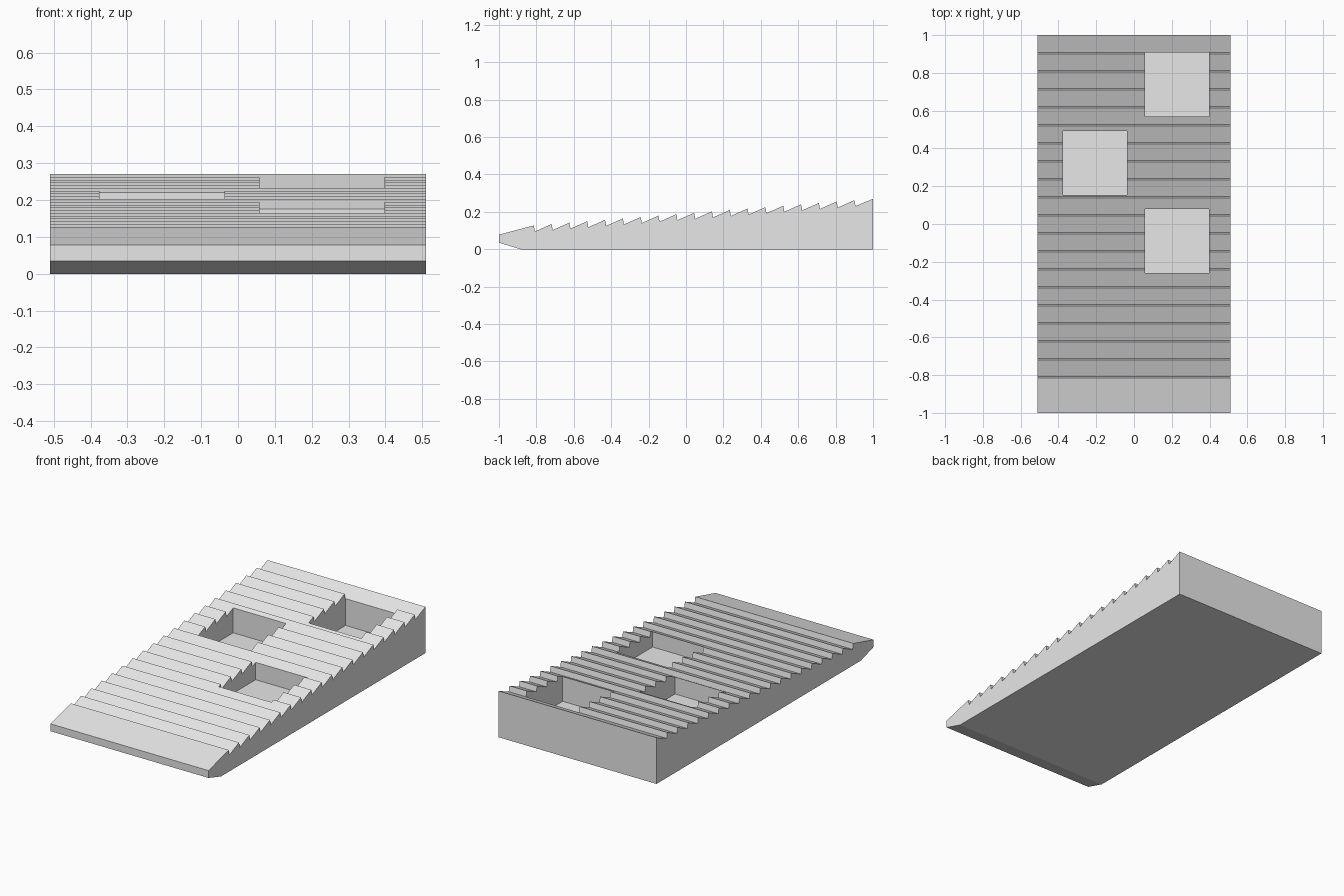
import bpy, bmesh

cube = bpy.data.objects.get("Cube")
if cube:
    bpy.data.objects.remove(cube, do_unlink=True)

HALF_WIDTH = 0.51
TEETH = 19
PITCH = 1.81 / TEETH
FIRST_PEAK, LAST_PEAK = 0.127, 0.27

grey = bpy.data.materials.new("light_grey")
grey.use_nodes = True
grey.diffuse_color = (0.8, 0.8, 0.8, 1)
grey.node_tree.nodes["Principled BSDF"].inputs["Base Color"].default_value = (0.8, 0.8, 0.8, 1)


def make_object(name, bm):
    bmesh.ops.recalc_face_normals(bm, faces=bm.faces)
    mesh = bpy.data.meshes.new(name)
    bm.to_mesh(mesh)
    bm.free()
    mesh.materials.append(grey)
    obj = bpy.data.objects.new(name, mesh)
    bpy.context.collection.objects.link(obj)
    return obj


def prism(name, profile, x0, x1):
    """Extrude a (y, z) outline from x0 to x1."""
    bm = bmesh.new()
    face = bm.faces.new([bm.verts.new((x0, y, z)) for y, z in profile])
    side = bmesh.ops.extrude_face_region(bm, geom=[face])["geom"]
    verts = [v for v in side if isinstance(v, bmesh.types.BMVert)]
    bmesh.ops.translate(bm, verts=verts, vec=(x1 - x0, 0, 0))
    return make_object(name, bm)


# Side outline: chamfered nose, lead-in slope, then a sawtooth climb to the back
outline = [(1, 0), (-0.885, 0), (-1, 0.035), (-1, 0.078)]
for i in range(TEETH):
    y = -0.81 + i * PITCH
    peak = FIRST_PEAK + (LAST_PEAK - FIRST_PEAK) * i / TEETH
    outline += [(y - 0.004, peak), (y + 0.002, peak - 0.032)]
outline.append((1, LAST_PEAK))
ramp = prism("ramp_body", outline, -HALF_WIDTH, HALF_WIDTH)

# Three square, flat-bottomed pockets sunk into the slope
FLOOR, SIZE = 0.075, 0.34
for x, y in [(0.058, -0.26), (-0.376, 0.153), (0.058, 0.569)]:
    square = [(y, FLOOR), (y + SIZE, FLOOR), (y + SIZE, 0.5), (y, 0.5)]
    cutter = prism("pocket_cutter", square, x, x + SIZE)
    cutter.hide_render = True
    cut = ramp.modifiers.new("pocket", "BOOLEAN")
    cut.operation = "DIFFERENCE"
    cut.solver = "EXACT"
    cut.object = cutter
    bpy.context.view_layer.objects.active = ramp
    bpy.ops.object.modifier_apply(modifier=cut.name)
    bpy.data.objects.remove(cutter, do_unlink=True)
